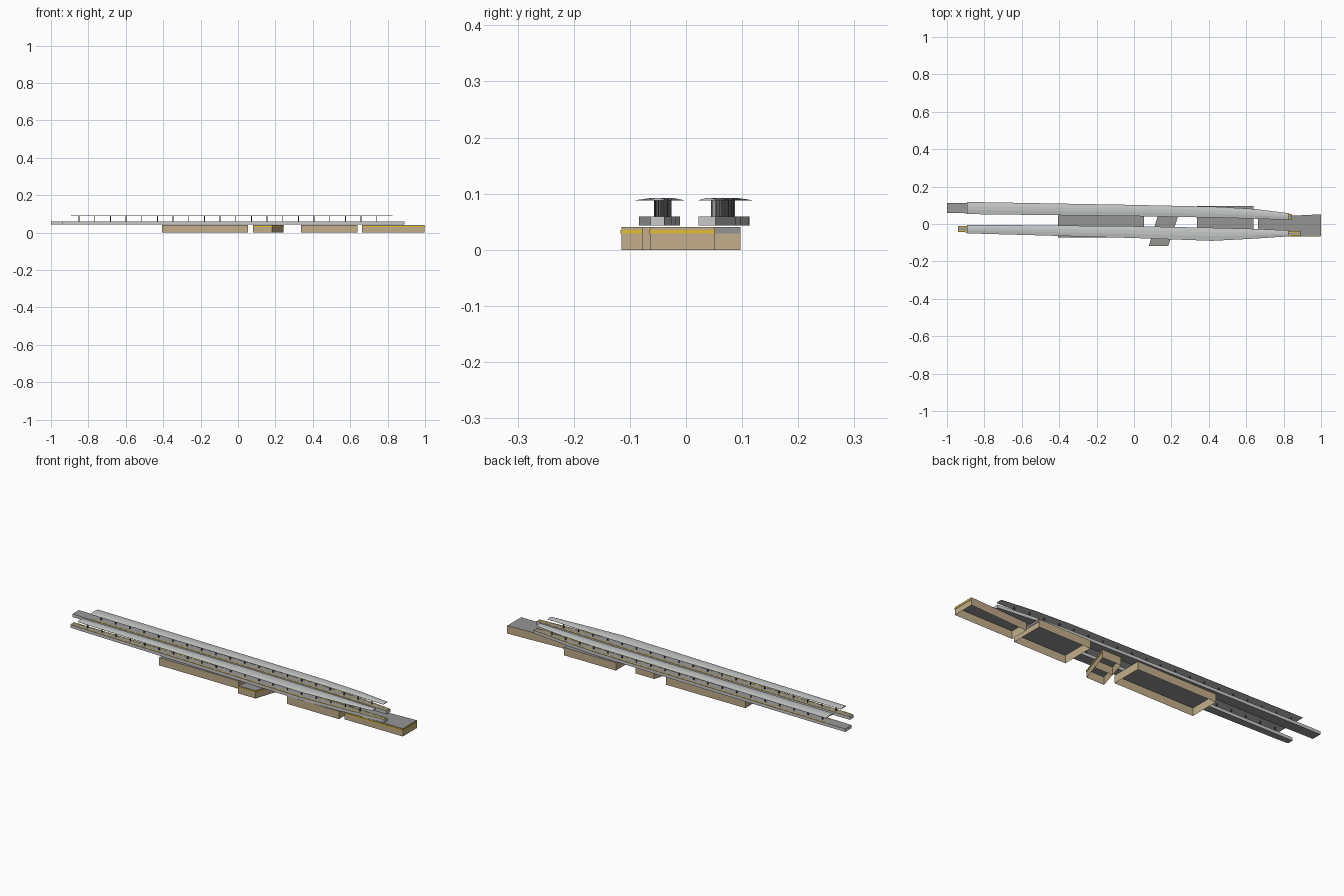
import bpy, bmesh

if "Cube" in bpy.data.objects:
    bpy.data.objects.remove(bpy.data.objects["Cube"])


def material(name, r, g, b):
    m = bpy.data.materials.new(name)
    m.diffuse_color = (r, g, b, 1)
    m.use_nodes = True
    m.node_tree.nodes["Principled BSDF"].inputs["Base Color"].default_value = m.diffuse_color
    return m


TAN = material("tan_wall", 0.54, 0.42, 0.26)
ROOF = material("roof_grey", 0.30, 0.30, 0.30)
PAVING = material("paving_grey", 0.32, 0.32, 0.32)
CONCRETE = material("light_concrete", 0.58, 0.58, 0.58)
CANOPY = material("canopy_grey", 0.56, 0.57, 0.57)
STEEL = material("dark_steel", 0.10, 0.10, 0.10)
YELLOW = material("safety_yellow", 0.75, 0.52, 0.04)


def make(name, verts, faces, mats, rule=None):
    me = bpy.data.meshes.new(name)
    me.from_pydata(verts, [], faces)
    bm = bmesh.new()
    bm.from_mesh(me)
    bmesh.ops.recalc_face_normals(bm, faces=bm.faces)
    if rule:
        for f in bm.faces:
            f.material_index = rule(f)
    bm.to_mesh(me)
    bm.free()
    for m in mats:
        me.materials.append(m)
    ob = bpy.data.objects.new(name, me)
    bpy.context.collection.objects.link(ob)
    return ob


def prism(name, outline, z0, z1, mats, rule=None, bottom=True):
    n = len(outline)
    verts = [(x, y, z) for z in (z0, z1) for x, y in outline]
    faces = [(i, (i + 1) % n, n + (i + 1) % n, n + i) for i in range(n)]
    faces.append(tuple(range(n, 2 * n)))
    if bottom:
        faces.append(tuple(reversed(range(n))))
    return make(name, verts, faces, mats, rule)


def loft(name, rings, mats):
    # closed sections joined along the length, capped at both ends
    n = len(rings[0])
    verts = [p for r in rings for p in r]
    faces = [(k * n + i, k * n + (i + 1) % n, (k + 1) * n + (i + 1) % n, (k + 1) * n + i)
             for k in range(len(rings) - 1) for i in range(n)]
    faces += [tuple(range(n)), tuple(range(len(verts) - n, len(verts)))]
    return make(name, verts, faces, mats)


def span(path, x):
    # low and high y of a (x, y_low, y_high) path
    for (xa, la, ha), (xb, lb, hb) in zip(path, path[1:]):
        if x <= xb:
            t = (x - xa) / (xb - xa)
            return la + t * (lb - la), ha + t * (hb - ha)
    return path[-1][1:]


# street-level buildings, hollow and open underneath
H = 0.041
buildings = {
    "long_hall": [(-0.406, -0.072), (0.053, -0.072), (0.053, 0.09), (-0.406, 0.09)],
    "slanted_entrance": [(0.08, -0.115), (0.182, -0.115), (0.243, 0.07), (0.135, 0.07)],
    "middle_hall": [(0.338, -0.078), (0.638, -0.078), (0.638, 0.097), (0.338, 0.097)],
    "end_hall": [(0.662, -0.064), (0.998, -0.064), (0.998, 0.052), (0.662, 0.035)],
}
for name, outline in buildings.items():
    prism(name, outline, 0, H, [TAN, ROOF],
          lambda f: 1 if abs(f.normal.z) > 0.5 else 0, bottom=False)
make("entrance_partition", [(0.108, -0.022, 0), (0.212, -0.022, 0),
     (0.212, -0.022, H), (0.108, -0.022, H)], [(0, 1, 2, 3)], [TAN])


def band(name, a, b, z0, z1, mat):
    # thin plate standing proud of a wall from a to b (outside on the right)
    dx, dy = b[0] - a[0], b[1] - a[1]
    s = 0.002 / (dx * dx + dy * dy) ** 0.5
    o = (dy * s, -dx * s)
    prism(name, [a, b, (b[0] + o[0], b[1] + o[1]), (a[0] + o[0], a[1] + o[1])], z0, z1, [mat])


# yellow fascia bands
for name in ("slanted_entrance", "end_hall"):
    p = buildings[name]
    band(name + "_front_band", p[0], p[1], 0.029, 0.035, YELLOW)
    band(name + "_side_band", p[1], p[2], 0.029, 0.035, YELLOW)
band("middle_hall_fascia", (0.638, 0.0), (0.638, 0.097), 0.029, 0.040, ROOF)

# platforms and canopies as (x, y_low, y_high)
PLATFORMS = {
    "back": [(-1.0, 0.06, 0.113), (-0.89, 0.057, 0.112), (0.0, 0.047, 0.098),
             (0.45, 0.038, 0.088), (0.65, 0.031, 0.074), (0.845, 0.022, 0.053)],
    "front": [(-0.94, -0.042, -0.011), (-0.89, -0.045, -0.011), (0.0, -0.069, -0.018),
              (0.42, -0.084, -0.026), (0.65, -0.075, -0.032), (0.89, -0.063, -0.038)],
}
CANOPIES = {
    "back": [(-0.893, 0.053, 0.118), (0.0, 0.042, 0.102), (0.45, 0.034, 0.092),
             (0.65, 0.028, 0.080), (0.825, 0.022, 0.058)],
    "front": [(-0.893, -0.05, -0.004), (0.0, -0.075, -0.012), (0.42, -0.09, -0.02),
              (0.65, -0.078, -0.026), (0.825, -0.066, -0.034)],
}
Z0, Z1 = 0.043, 0.059
for side, path in PLATFORMS.items():
    outline = [(x, lo) for x, lo, hi in path] + [(x, hi) for x, lo, hi in reversed(path)]
    prism(side + "_platform", outline, Z0, Z1, [CONCRETE, PAVING],
          lambda f: 1 if abs(f.normal.z) > 0.5 else 0)
    # safety lines along both edges
    part = path[1:] if side == "back" else path
    for tag, sgn in (("low", 1), ("high", -1)):
        rings = []
        for x, lo, hi in part:
            e = lo if sgn > 0 else hi
            a, b = e + sgn * 0.003, e + sgn * 0.008
            rings.append([(x, a, Z1), (x, b, Z1), (x, b, Z1 + 0.0006), (x, a, Z1 + 0.0006)])
        loft(f"{side}_safety_line_{tag}", rings, [YELLOW])

for side, path in CANOPIES.items():
    # shallow canopy with a raised middle
    rings = []
    for x, lo, hi in path:
        w = hi - lo
        rings.append([(x, lo, 0.0875), (x, hi, 0.0875), (x, hi, 0.0885),
                      (x, hi - 0.35 * w, 0.092), (x, lo + 0.35 * w, 0.092), (x, lo, 0.0885)])
    loft(side + "_canopy", rings, [CANOPY])
    # row of posts
    verts, faces = [], []
    for i in range(20):
        x = -0.85 + i * 0.0838
        y = sum(span(path, x)) / 2
        r, k = 0.0022, len(verts)
        verts += [(x + sx * r, y + sy * r, z) for z in (Z1, 0.088)
                  for sx, sy in ((-1, -1), (1, -1), (1, 1), (-1, 1))]
        faces += [(k + j, k + (j + 1) % 4, k + 4 + (j + 1) % 4, k + 4 + j) for j in range(4)]
    make(side + "_canopy_posts", verts, faces, [STEEL])
